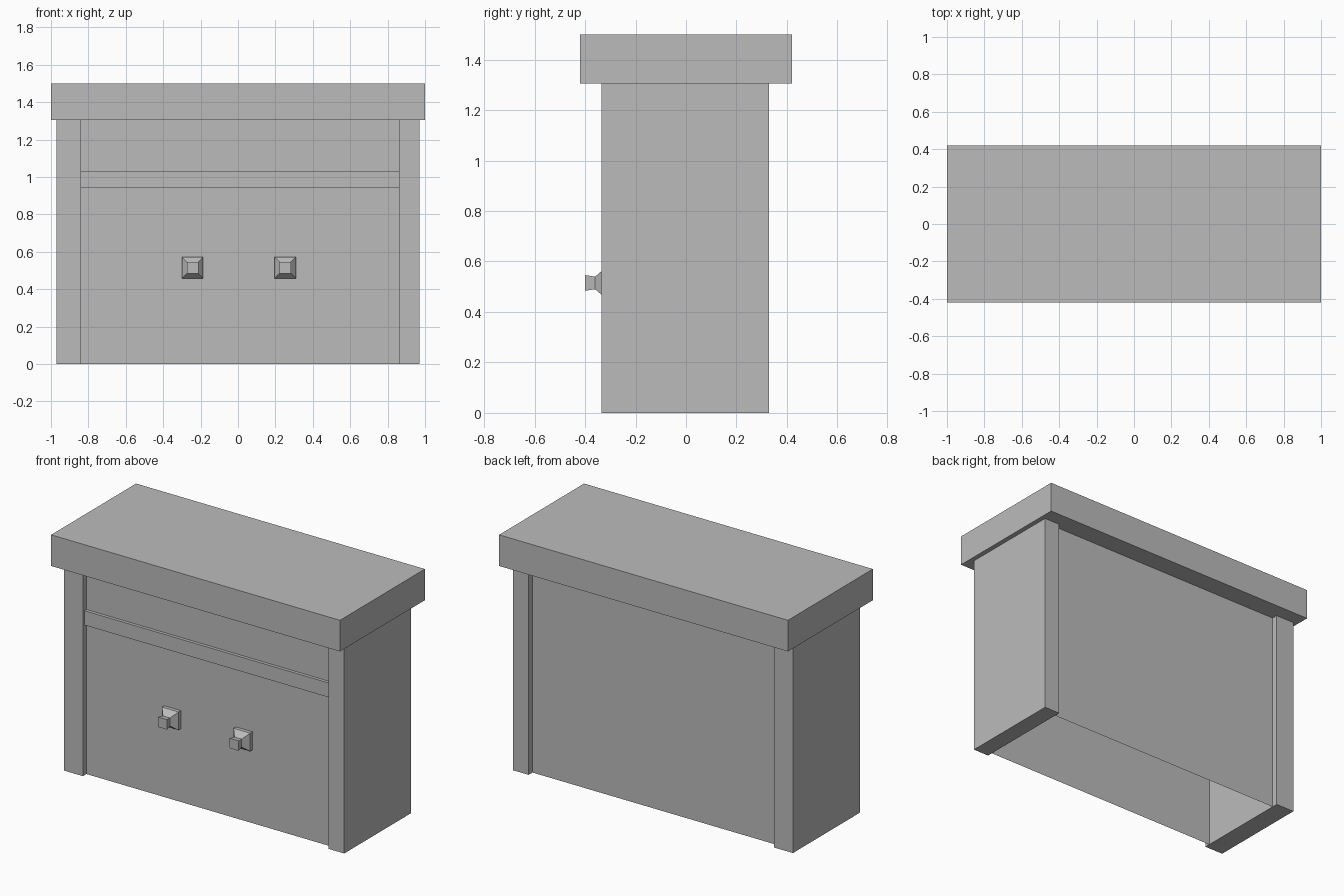
import bpy
import bmesh

cube = bpy.data.objects.get("Cube")
if cube:
    bpy.data.objects.remove(cube, do_unlink=True)

grey = bpy.data.materials.new("plain_grey")
grey.use_nodes = True
colour = (0.5, 0.5, 0.5, 1)
grey.diffuse_color = colour
grey.node_tree.nodes["Principled BSDF"].inputs["Base Color"].default_value = colour


def finish(name, bm):
    mesh = bpy.data.meshes.new(name)
    bm.to_mesh(mesh)
    bm.free()
    mesh.materials.append(grey)
    obj = bpy.data.objects.new(name, mesh)
    bpy.context.collection.objects.link(obj)
    return obj


def box(name, x, y, z):
    bm = bmesh.new()
    bmesh.ops.create_cube(bm, size=1)
    for v in bm.verts:
        v.co = [lo + (c + 0.5) * (hi - lo) for c, (lo, hi) in zip(v.co, (x, y, z))]
    return finish(name, bm)


def sheet(name, profile, x0, x1):
    """Sweep an open (y, z) profile from x0 to x1."""
    bm = bmesh.new()
    rows = [[bm.verts.new((x, y, z)) for x in (x0, x1)] for y, z in profile]
    for a, b in zip(rows, rows[1:]):
        bm.faces.new((a[0], a[1], b[1], b[0]))
    return finish(name, bm)


def knob(name, cx, cz, sections):
    """Square knob lofted along y from (y, half width) sections."""
    bm = bmesh.new()
    corners = ((-1, -1), (1, -1), (1, 1), (-1, 1))
    rings = [[bm.verts.new((cx + i * h, y, cz + k * h)) for i, k in corners]
             for y, h in sections]
    for a, b in zip(rings, rings[1:]):
        for i in range(4):
            j = (i + 1) % 4
            bm.faces.new((a[i], a[j], b[j], b[i]))
    bm.faces.new(rings[0])
    bm.faces.new(rings[-1])
    bmesh.ops.recalc_face_normals(bm, faces=bm.faces)
    return finish(name, bm)


SLAB_Z = 1.305
LEFT, RIGHT = 0.86, -0.84

# Top slab and the two solid side panels
box("top_slab", (-1, 1), (-0.42, 0.42), (SLAB_Z, 1.5))
box("left_side_panel", (LEFT, 0.97), (-0.335, 0.328), (0, SLAB_Z))
box("right_side_panel", (-0.97, RIGHT), (-0.335, 0.328), (0, SLAB_Z))

# Recessed thin front with a raised rail, and thin back; the bottom stays open
front, rail = -0.30, -0.32
sheet("front_panel", [(front, 0), (front, 0.94), (rail, 0.94), (rail, 1.03),
                      (front, 1.03), (front, SLAB_Z)], RIGHT, LEFT)
sheet("back_panel", [(0.29, SLAB_Z), (0.29, 0)], RIGHT, LEFT)

# Door knobs
for name, x in (("right_knob", -0.243), ("left_knob", 0.253)):
    knob(name, x, 0.515,
         [(-0.40, 0.031), (-0.36, 0.025), (-0.323, 0.057), (front, 0.057)])
